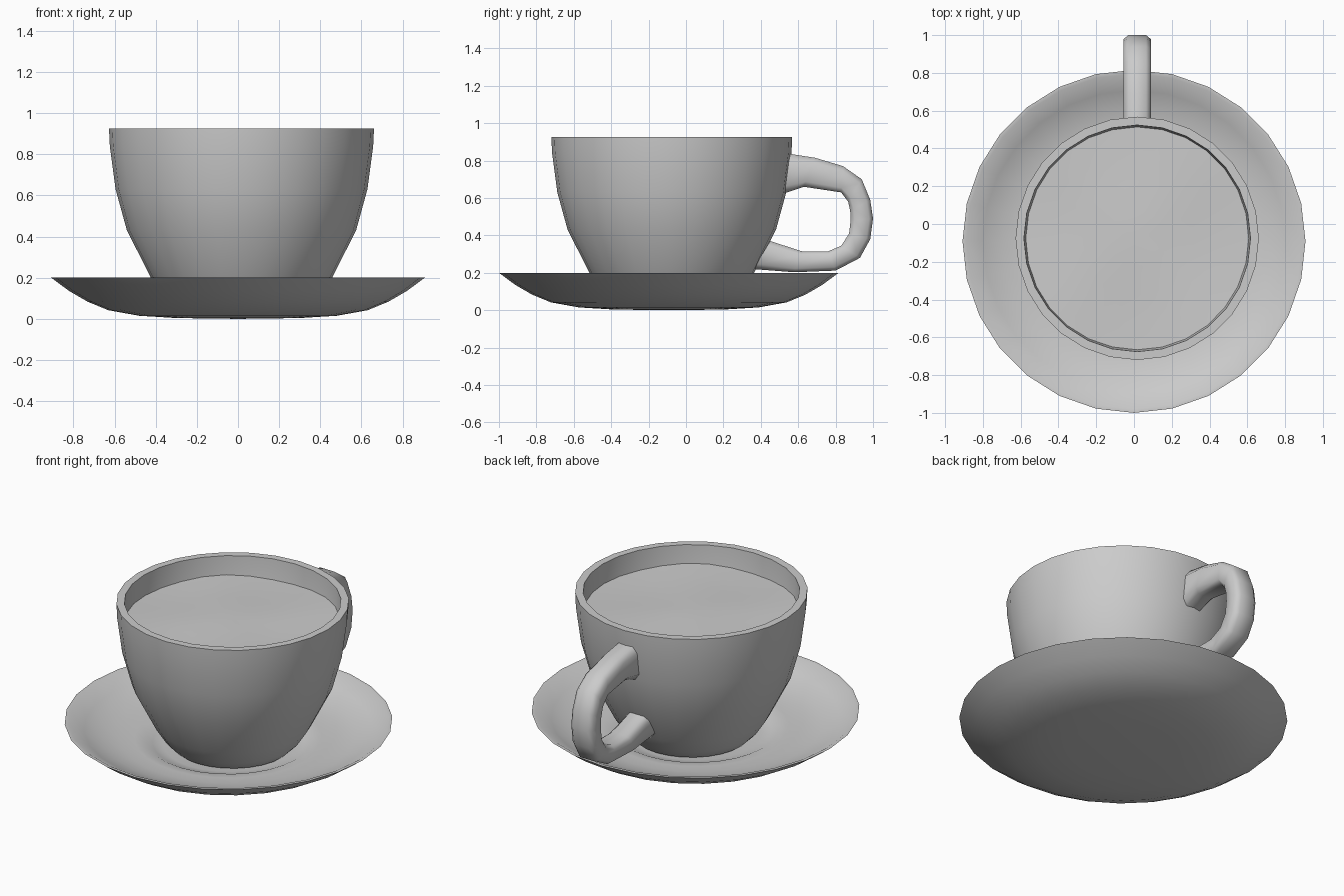
import bpy, bmesh, math
from mathutils import Vector

cube = bpy.data.objects.get("Cube")
if cube:
    bpy.data.objects.remove(cube, do_unlink=True)

# One plain grey for every part
GREY = (0.6, 0.6, 0.6, 1.0)
grey = bpy.data.materials.new("plain grey")
grey.use_nodes = True
grey.diffuse_color = GREY
grey.node_tree.nodes["Principled BSDF"].inputs["Base Color"].default_value = GREY


def finish(name, bm, location=(0, 0, 0), angle=32):
    bmesh.ops.recalc_face_normals(bm, faces=bm.faces)
    mesh = bpy.data.meshes.new(name)
    bm.to_mesh(mesh)
    bm.free()
    mesh.materials.append(grey)
    obj = bpy.data.objects.new(name, mesh)
    obj.location = location
    bpy.context.collection.objects.link(obj)
    bpy.ops.object.select_all(action='DESELECT')
    obj.select_set(True)
    bpy.context.view_layer.objects.active = obj
    bpy.ops.object.shade_smooth_by_angle(angle=math.radians(angle))
    return obj


def lathe(profile, steps=28):
    """Spin a (radius, height) profile around z."""
    bm = bmesh.new()
    verts = [bm.verts.new((0, -r, z)) for r, z in profile]
    edges = [bm.edges.new(pair) for pair in zip(verts, verts[1:])]
    bmesh.ops.spin(bm, geom=verts + edges, cent=(0, 0, 0), axis=(0, 0, 1),
                   angle=math.tau, steps=steps)
    bmesh.ops.remove_doubles(bm, verts=bm.verts, dist=0.0005)
    return bm


# Saucer: rounded underside, thin rim, ridge and sunken well
saucer = [(0, 0), (0.3, 0.004), (0.48, 0.015), (0.63, 0.042), (0.73, 0.083),
          (0.82, 0.135), (0.908, 0.2), (0.888, 0.2), (0.8, 0.15), (0.7, 0.115),
          (0.6, 0.095), (0.52, 0.092), (0.46, 0.088), (0.42, 0.068),
          (0.36, 0.055), (0, 0.05)]
finish("saucer", lathe(saucer), (0, -0.092, 0))

# Cup: open bowl with a flat lip
CUP = (0.017, -0.076, 0)
cup = [(0, 0.045), (0.28, 0.045), (0.335, 0.062), (0.385, 0.115), (0.44, 0.2),
       (0.557, 0.43), (0.612, 0.63), (0.64, 0.84), (0.644, 0.926),
       (0.6, 0.926), (0.595, 0.84), (0.565, 0.63), (0.51, 0.43),
       (0.39, 0.2), (0.3, 0.11), (0, 0.1)]
finish("cup", lathe(cup), CUP)

# Drink: slightly rippled surface inside the cup
bm = lathe([(0, 0.81), (0.15, 0.81), (0.3, 0.81), (0.45, 0.81), (0.597, 0.81)])
for v in bm.verts:
    v.co.z += 0.008 * math.sin(7 * v.co.x + 2) * math.cos(6 * v.co.y + v.co.x)
drink = finish("drink", bm, CUP)

# Handle: rounded section swept between its outer and inner outlines (y, z)
outer = [(0.53, 0.84), (0.69, 0.815), (0.84, 0.77), (0.94, 0.7), (0.985, 0.59),
         (1, 0.49), (0.985, 0.38), (0.93, 0.28), (0.8, 0.212), (0.58, 0.203),
         (0.36, 0.22)]
inner = [(0.51, 0.62), (0.63, 0.66), (0.83, 0.63), (0.867, 0.58), (0.878, 0.53),
         (0.88, 0.48), (0.872, 0.41), (0.83, 0.345), (0.76, 0.315), (0.62, 0.315),
         (0.45, 0.37)]
SIDES, HALF_WIDTH = 8, 0.0725


def rounded(value):
    return math.copysign(abs(value) ** 0.5, value)


bm = bmesh.new()
rings = []
peak = rounded(math.cos(math.pi / SIDES))
for o, i in zip(outer, inner):
    o, i = Vector((0, *o)), Vector((0, *i))
    middle, reach = (o + i) / 2, (o - i) / 2
    ring = []
    for k in range(SIDES):
        a = math.tau * (k + 0.5) / SIDES
        side = Vector((HALF_WIDTH * rounded(math.cos(a)) / peak, 0, 0))
        ring.append(bm.verts.new(middle + side + reach * rounded(math.sin(a)) / peak))
    rings.append(ring)
for a, b in zip(rings, rings[1:]):
    for k in range(SIDES):
        n = (k + 1) % SIDES
        bm.faces.new((a[k], a[n], b[n], b[k]))
bm.faces.new(rings[0])
bm.faces.new(rings[-1])
finish("handle", bm, (0.017, 0, 0), 60)
